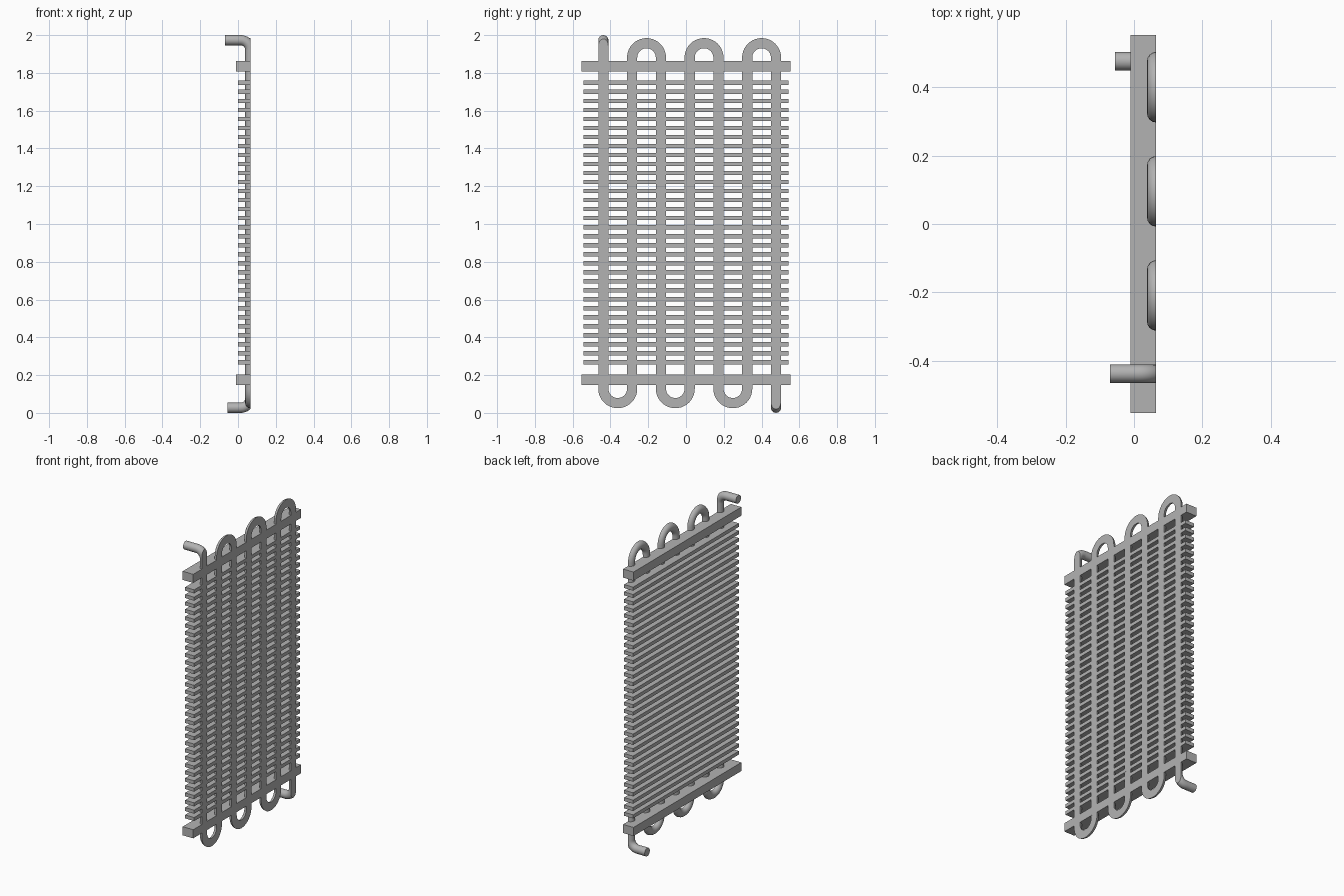
import bpy, bmesh
from math import sin, cos, pi
from mathutils import Vector

if "Cube" in bpy.data.objects:
    bpy.data.objects.remove(bpy.data.objects["Cube"])

BACK = 0.065        # flat mounting plane shared by every part
TUBE_R = 0.027
PITCH = 0.1523      # spacing of the vertical tube runs
FIRST_Y = -0.4375
RUNS = 7
ELBOW_R = 0.052

metal = bpy.data.materials.new("grey metal")
metal.use_nodes = True
colour = (0.45, 0.45, 0.45, 1)
metal.diffuse_color = colour
metal.node_tree.nodes["Principled BSDF"].inputs["Base Color"].default_value = colour


def block(name, x0, half_y, z, height):
    """Horizontal bar from x0 to the mounting plane."""
    bm = bmesh.new()
    bmesh.ops.create_cube(bm, size=1)
    bmesh.ops.scale(bm, vec=(BACK - x0, 2 * half_y, height), verts=bm.verts)
    bmesh.ops.translate(bm, vec=((x0 + BACK) / 2, 0, z), verts=bm.verts)
    mesh = bpy.data.meshes.new(name)
    bm.to_mesh(mesh)
    bm.free()
    mesh.materials.append(metal)
    bpy.context.collection.objects.link(bpy.data.objects.new(name, mesh))


# Header bars and cooling fins
block("top_bar", -0.01, 0.553, 1.835, 0.056)
block("bottom_bar", -0.01, 0.553, 0.176, 0.056)
FINS = 32
for i in range(FINS):
    block(f"fin_{i + 1}", 0.0, 0.543, 0.268 + i * (1.747 - 0.268) / (FINS - 1), 0.023)


# Serpentine path: inlet elbow, alternating U-bends, outlet elbow
def elbow(y, z, start, end, steps=10):
    for i in range(steps + 1):
        a = start + (end - start) * i / steps
        yield Vector((BACK - ELBOW_R + ELBOW_R * cos(a), y, z + ELBOW_R * sin(a)))


def u_bend(y, z, direction, steps=20):
    r = PITCH / 2
    for i in range(steps + 1):
        a = pi * i / steps
        yield Vector((BACK, y + r - r * cos(a), z + direction * r * sin(a)))


top_z, low_z = 2 - TUBE_R, TUBE_R
last_y = FIRST_Y + PITCH * (RUNS - 1)
path = [Vector((-0.07, FIRST_Y, top_z))]
path += elbow(FIRST_Y, top_z - ELBOW_R, pi / 2, 0)
for run in range(RUNS - 1):
    low = run % 2 == 0
    path += u_bend(FIRST_Y + run * PITCH, 0.128 if low else 1.881, -1 if low else 1)
path += elbow(last_y, low_z + ELBOW_R, 0, -pi / 2)
path.append(Vector((-0.055, last_y, low_z)))

curve = bpy.data.curves.new("coil_tube", "CURVE")
curve.dimensions = "3D"
curve.bevel_depth = TUBE_R
curve.bevel_resolution = 6
curve.use_fill_caps = True
spline = curve.splines.new("POLY")
spline.points.add(len(path) - 1)
for point, co in zip(spline.points, path):
    point.co = (*co, 1)
tube = bpy.data.objects.new("coil_tube", curve)
bpy.context.collection.objects.link(tube)
bpy.ops.object.select_all(action="DESELECT")
tube.select_set(True)
bpy.context.view_layer.objects.active = tube
bpy.ops.object.convert(target="MESH")
tube = bpy.context.view_layer.objects.active

# Slice the tube flat along the mounting plane and close the cut
bm = bmesh.new()
bm.from_mesh(tube.data)
bmesh.ops.remove_doubles(bm, verts=bm.verts, dist=1e-5)
bmesh.ops.bisect_plane(bm, geom=bm.verts[:] + bm.edges[:] + bm.faces[:], dist=1e-4,
                       plane_co=(BACK, 0, 0), plane_no=(1, 0, 0), clear_outer=True)
rim = [e for e in bm.edges if e.is_boundary]
bmesh.ops.triangle_fill(bm, edges=rim, use_beauty=True, normal=(1, 0, 0))
bmesh.ops.recalc_face_normals(bm, faces=bm.faces)
bm.to_mesh(tube.data)
bm.free()
tube.data.materials.clear()
tube.data.materials.append(metal)
bpy.ops.object.shade_smooth_by_angle(angle=pi / 6)
